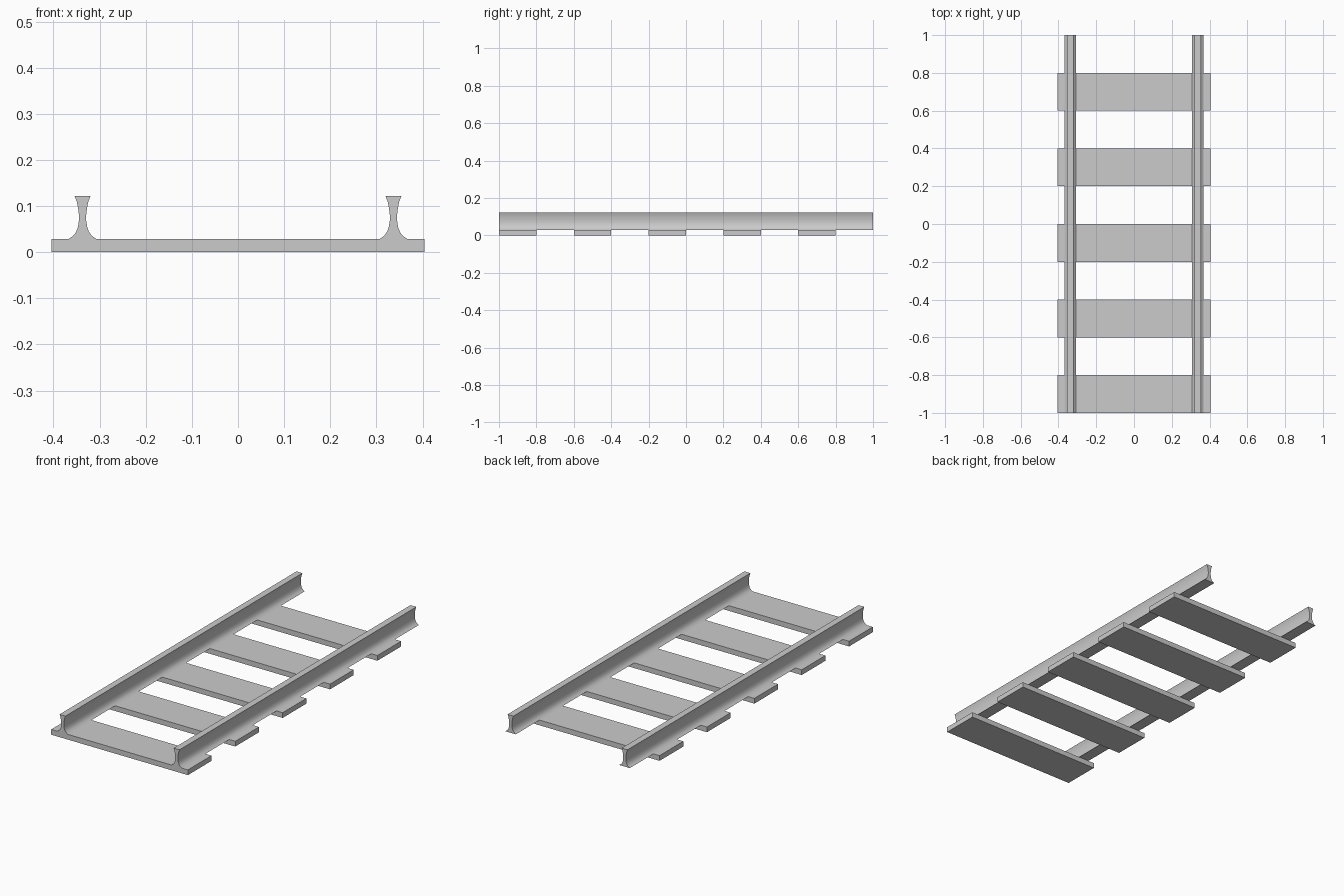
import bpy
import bmesh
import math

cube = bpy.data.objects.get("Cube")
if cube:
    bpy.data.objects.remove(cube, do_unlink=True)

# One plain grey for the whole track
grey = bpy.data.materials.new("plain_grey")
grey.use_nodes = True
colour = (0.6, 0.6, 0.6, 1)
grey.diffuse_color = colour
grey.node_tree.nodes["Principled BSDF"].inputs["Base Color"].default_value = colour

BED = 0.028  # top of the sleepers, foot of the rails


def extrude_profile(name, outline, y0, y1):
    """Solid made by pushing an x-z outline from y0 to y1."""
    bm = bmesh.new()
    face = bm.faces.new([bm.verts.new((x, y0, z)) for x, z in outline])
    result = bmesh.ops.extrude_face_region(bm, geom=[face], use_keep_orig=True)
    moved = [v for v in result["geom"] if isinstance(v, bmesh.types.BMVert)]
    bmesh.ops.translate(bm, verts=moved, vec=(0, y1 - y0, 0))
    bmesh.ops.recalc_face_normals(bm, faces=bm.faces)
    mesh = bpy.data.meshes.new(name)
    bm.to_mesh(mesh)
    bm.free()
    mesh.materials.append(grey)
    obj = bpy.data.objects.new(name, mesh)
    bpy.context.collection.objects.link(obj)
    return obj


# Sleepers
for i in range(5):
    y = -1 + 0.4 * i
    w = 0.404
    extrude_profile(f"sleeper_{i + 1}",
                    [(-w, 0), (w, 0), (w, BED), (-w, BED)], y, y + 0.2)

# Rails: half widths from foot to head
half = [(0.031, BED), (0.0235, 0.033), (0.018, 0.038), (0.0135, 0.045),
        (0.010, 0.055), (0.008, 0.068), (0.008, 0.082), (0.010, 0.097),
        (0.0125, 0.109), (0.0173, 0.122)]
for side, x in (("left", 0.337), ("right", -0.337)):
    outline = [(x + w, z) for w, z in half] + [(x - w, z) for w, z in reversed(half)]
    rail = extrude_profile(f"{side}_rail", outline, -1, 1)
    bpy.ops.object.select_all(action="DESELECT")
    rail.select_set(True)
    bpy.context.view_layer.objects.active = rail
    bpy.ops.object.shade_smooth_by_angle(angle=math.radians(35))
